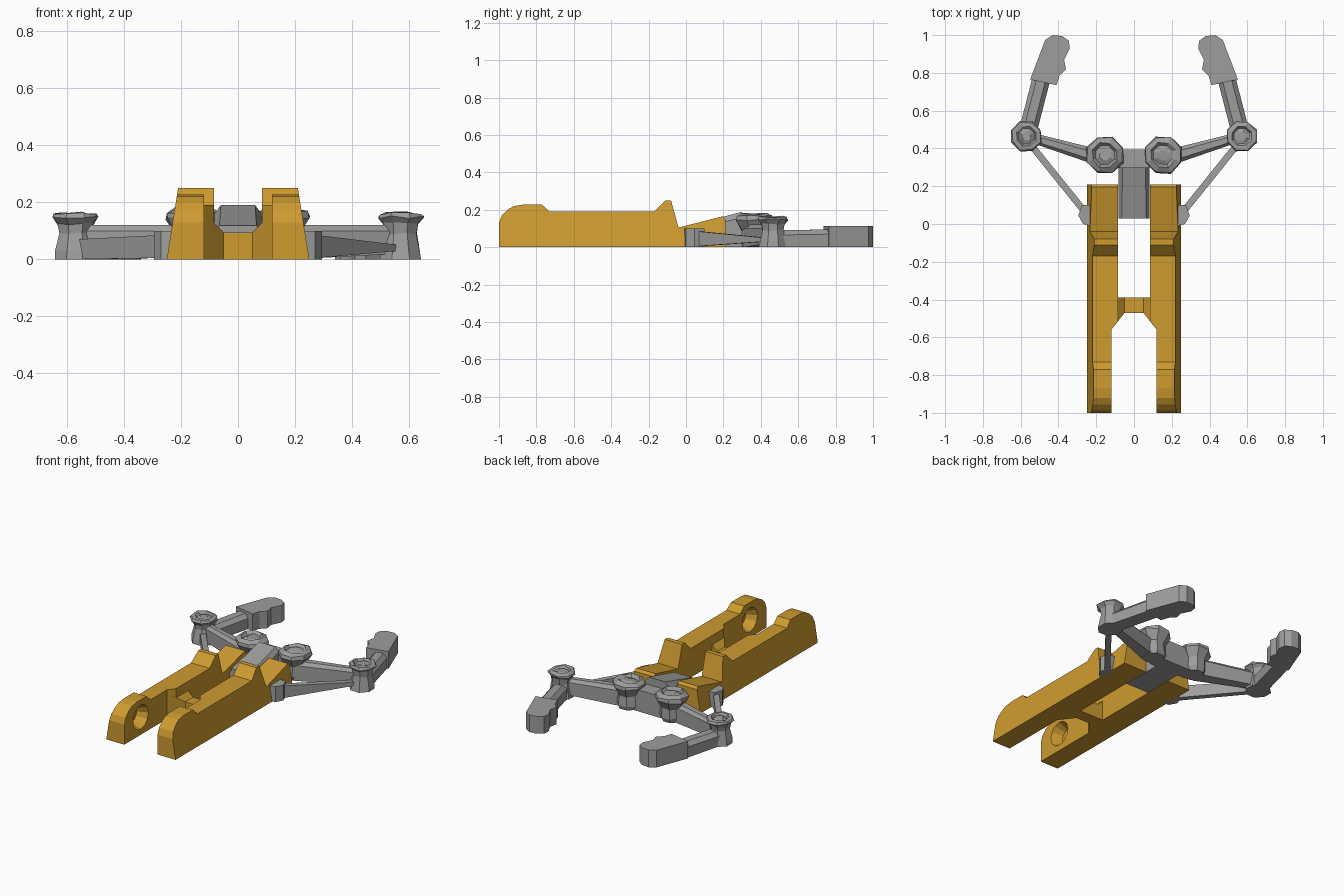
import bpy, bmesh, math, random
from mathutils import Matrix, Vector

if "Cube" in bpy.data.objects:
    bpy.data.objects.remove(bpy.data.objects["Cube"])

random.seed(4)


def material(name, rgb):
    m = bpy.data.materials.new(name)
    m.diffuse_color = (*rgb, 1)
    m.use_nodes = True
    m.node_tree.nodes["Principled BSDF"].inputs["Base Color"].default_value = m.diffuse_color
    return m


YELLOW = material("amber yellow", (0.62, 0.33, 0.03))
GREY = material("mid grey", (0.34, 0.34, 0.335))


def make(name, bm, mat):
    bmesh.ops.recalc_face_normals(bm, faces=bm.faces)
    me = bpy.data.meshes.new(name)
    bm.to_mesh(me)
    bm.free()
    me.materials.append(mat)
    ob = bpy.data.objects.new(name, me)
    bpy.context.collection.objects.link(ob)
    return ob


def loft(name, rings, mat):
    """Skin a list of equally long point rings and cap both ends."""
    bm = bmesh.new()
    vs = [[bm.verts.new(p) for p in r] for r in rings]
    n = len(vs[0])
    for a, b in zip(vs, vs[1:]):
        for i in range(n):
            bm.faces.new((a[i], a[(i + 1) % n], b[(i + 1) % n], b[i]))
    bm.faces.new(vs[0])
    bm.faces.new(vs[-1])
    return make(name, bm, mat)


def prism(name, pts, s, z0, z1, mat, top=None):
    """Upright prism from an xy outline, mirrored by s, optional top height rule."""
    return loft(name, [[(s * x, y, z0) for x, y in pts],
                       [(s * x, y, top(x, y) if top else z1) for x, y in pts]], mat)


def beam(name, s, a, b, wa, wb, za, zb, mat, chamfer=0.0):
    """Bar between two xy points with its own width and z range at each end."""
    a, b = Vector((s * a[0], a[1])), Vector((s * b[0], b[1]))
    d = (b - a).normalized()
    rings = []
    for p, w, (lo, hi) in ((a, wa, za), (b, wb, zb)):
        n = Vector((-d.y, d.x)) * w / 2
        sec = [(-1, lo), (1, lo), (1, hi - chamfer), (0.5, hi), (-0.5, hi), (-1, hi - chamfer)]
        if not chamfer:
            sec = [(-1, lo), (1, lo), (1, hi), (-1, hi)]
        rings.append([(p.x + n.x * k, p.y + n.y * k, z) for k, z in sec])
    return loft(name, rings, mat)


def spool(name, x, y, profile, sides, mat):
    """Rough turned pivot with slightly uneven rings."""
    rings = []
    for j, (r, z) in enumerate(profile):
        ring = []
        for i in range(sides):
            a = math.tau * (i + 0.5) / sides
            q = r * random.uniform(0.94, 1.04)
            dz = random.uniform(-0.006, 0.006) if j else 0
            ring.append((x + q * math.cos(a), y + q * math.sin(a), z + dz))
        rings.append(ring)
    return loft(name, rings, mat)


def cut(ob, cutter):
    mod = ob.modifiers.new("cut", "BOOLEAN")
    mod.operation = "DIFFERENCE"
    mod.solver = "EXACT"
    mod.object = cutter
    bpy.context.view_layer.objects.active = ob
    bpy.ops.object.modifier_apply(modifier=mod.name)
    bpy.data.objects.remove(cutter)


# side profile of a rail (y, z)
RAIL = [(-1, 0), (-1, 0.13), (-0.985, 0.17), (-0.955, 0.2), (-0.92, 0.22), (-0.87, 0.228),
        (-0.77, 0.228), (-0.73, 0.19), (-0.17, 0.19), (-0.11, 0.25), (-0.08, 0.25),
        (-0.04, 0.105), (0.195, 0.165), (0.21, 0.15), (0.21, 0)]
HUB = [(0.065, 0), (0.075, 0.03), (0.07, 0.09), (0.105, 0.145), (0.1, 0.165), (0.07, 0.178),
       (0.055, 0.165), (0.03, 0.172)]
PIVOT = [(0.08, 0), (0.075, 0.03), (0.06, 0.09), (0.066, 0.125), (0.085, 0.148), (0.08, 0.16),
         (0.055, 0.163), (0.045, 0.15), (0.025, 0.158)]
CLAW = [(0.41, 0.735), (0.55, 0.765), (0.47, 0.975), (0.43, 1), (0.38, 0.995), (0.345, 0.97),
        (0.34, 0.93), (0.37, 0.87), (0.36, 0.82), (0.395, 0.785)]

for s, side in ((-1, "left"), (1, "right")):
    # rail with sloped outer wall
    rail = loft(side + "_rail", [[(s * 0.085, y, z) for y, z in RAIL],
                                 [(s * (0.25 - 0.16 * z), y, z) for y, z in RAIL]], YELLOW)
    # wider gap between the rail fronts
    cut(rail, prism("gap_cutter", [(0, -1.1), (0.12, -1.1), (0.12, -0.56), (0.085, -0.515),
                                   (0, -0.5)], s, -0.1, 0.4, YELLOW))
    # tapered round socket on the inner wall
    bm = bmesh.new()
    bmesh.ops.create_cone(bm, cap_ends=True, segments=12, radius1=0.085, radius2=0.05, depth=0.08,
                          matrix=Matrix.Translation((s * 0.145, -0.83, 0.115))
                          @ Matrix.Rotation(s * math.pi / 2, 4, "Y"))
    cut(rail, make("socket_cutter", bm, YELLOW))
    # corner gusset joining crossbar and rail
    prism(side + "_gusset", [(0.1, -0.535), (0.05, -0.47), (0.05, -0.39), (0.1, -0.39)], s, 0, 0,
          YELLOW, lambda x, y: 0.095 + (x - 0.05))
    # anchor block on the outer wall
    prism(side + "_anchor", [(0.225, -0.01), (0.27, 0), (0.295, 0.045), (0.275, 0.1),
                             (0.225, 0.1)], s, 0, 0.1, GREY)
    # linkage
    spool(side + "_hub", s * 0.155, 0.365, HUB, 8, GREY)
    spool(side + "_pivot", s * 0.57, 0.465, PIVOT, 8, GREY)
    beam(side + "_link", s, (0.18, 0.35), (0.56, 0.462), 0.085, 0.05, (0, 0.12), (0.02, 0.12),
         GREY, 0.02)
    tip = (0.03, 0.05) if s > 0 else (0, 0.07)
    beam(side + "_strut", s, (0.265, 0.07), (0.555, 0.43), 0.035, 0.035, (0.005, 0.085), tip, GREY)
    # arm and claw
    beam(side + "_arm", s, (0.565, 0.48), (0.49, 0.77), 0.095, 0.095, (0, 0.09), (0, 0.095),
         GREY, 0.025)
    prism(side + "_claw", CLAW, s, 0, 0.112, GREY)

# crossbar between the rails
prism("crossbar", [(-0.05, -0.47), (0.05, -0.47), (0.05, -0.39), (-0.05, -0.39)], 1, 0, 0.095,
      YELLOW)

# sloped central block and the bridge between the hubs
rings = []
for y, wide, narrow, h in ((0.03, 0.083, 0.065, 0.118), (0.3, 0.083, 0.06, 0.19)):
    rings.append([(-wide, y, 0), (wide, y, 0), (wide, y, h - 0.03), (narrow, y, h),
                  (-narrow, y, h), (-wide, y, h - 0.03)])
loft("central_block", rings, GREY)
prism("hub_bridge", [(-0.13, 0.3), (0.13, 0.3), (0.13, 0.395), (-0.13, 0.395)], 1, 0, 0.14, GREY)
